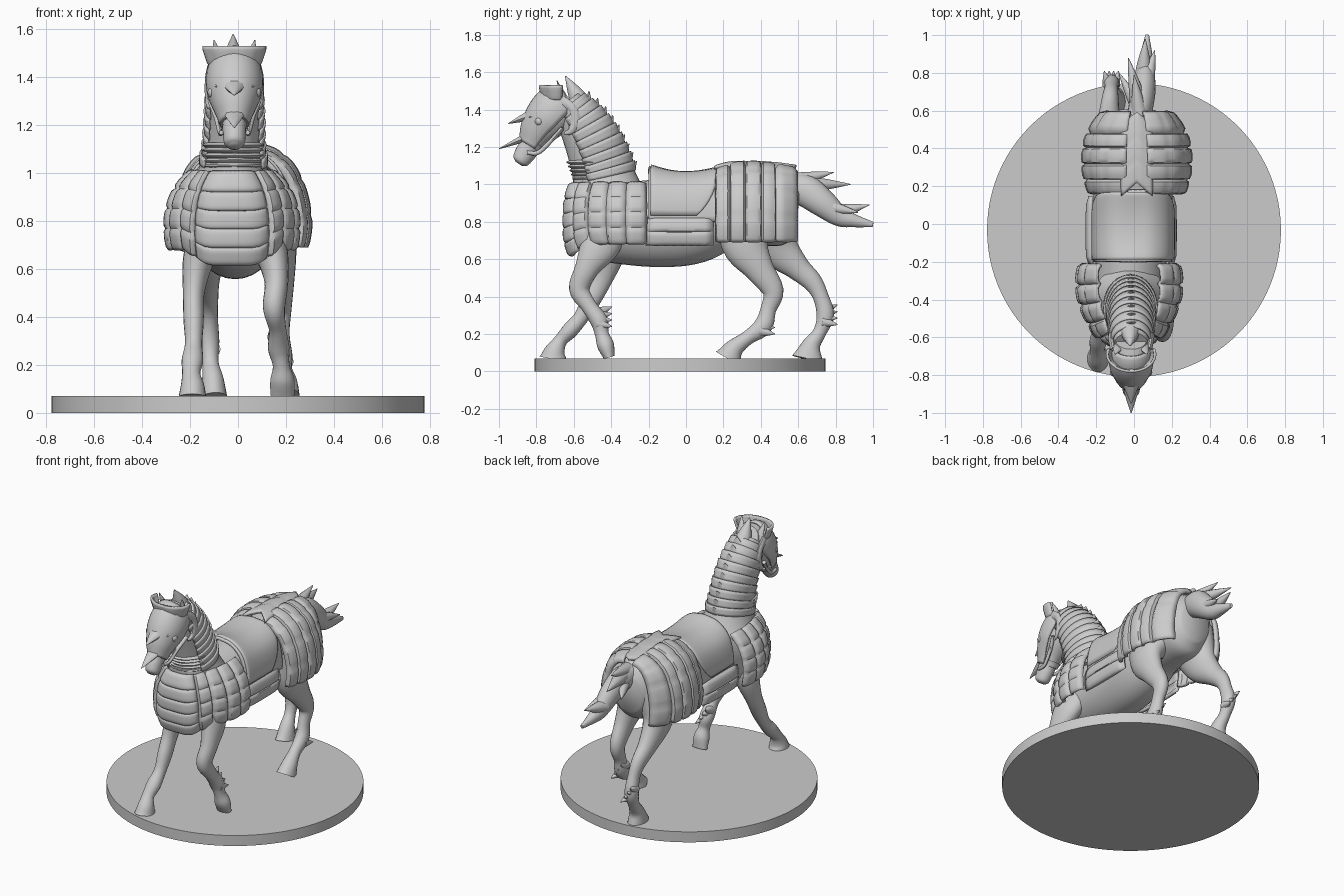
import bpy, bmesh
from math import sin, cos, pi, radians
from mathutils import Vector

def finish(name, bm, solid=0, angle=45):
    bmesh.ops.recalc_face_normals(bm, faces=bm.faces)
    me = bpy.data.meshes.new(name)
    bm.to_mesh(me); bm.free()
    me.shade_smooth()
    me.set_sharp_from_angle(angle=radians(angle))
    ob = bpy.data.objects.new(name, me)
    bpy.context.collection.objects.link(ob)
    if solid:
        m = ob.modifiers.new("thickness", 'SOLIDIFY')
        m.thickness, m.offset = solid, 0
    return ob

def interp(pts, t):
    """Catmull-Rom through equally spaced points, t in 0..1"""
    n = len(pts) - 1
    s = min(max(t, 0), 1) * n
    i = min(int(s), n - 1); f = s - i
    b, c = pts[i], pts[i + 1]
    a = pts[i - 1] if i > 0 else [2 * p - q for p, q in zip(b, c)]
    d = pts[i + 2] if i + 2 <= n else [2 * q - p for p, q in zip(b, c)]
    return [q + .5 * f * (r - p + f * (2*p - 5*q + 4*r - w + f * (3*(q - r) + w - p)))
            for p, q, r, w in zip(a, b, c, d)]

def loft(name, secs, t0=0, t1=1, grow=(1, 1), arc=None, sub=5, ring=20, solid=0):
    """Tube through (x, y, z, side radius, depth radius) sections"""
    bm = bmesh.new(); rows = []
    n = max(3, int((len(secs) - 1) * sub * (t1 - t0)))
    for k in range(n + 1):
        t = t0 + (t1 - t0) * k / n
        p = interp(secs, t)
        tan = (Vector(interp(secs, t + .02)[:3]) - Vector(interp(secs, t - .02)[:3])).normalized()
        X = Vector((1, 0, 0)); side = (X - X.dot(tan) * tan).normalized()
        nor = side.cross(tan)
        g = grow[0] + (grow[1] - grow[0]) * k / n
        a0, a1 = arc or (0, 360)
        cnt = ring + 1 if arc else ring
        rows.append([bm.verts.new(Vector(p[:3]) + side * cos(a) * max(p[3], .002) * g
                     + nor * sin(a) * max(p[4], .002) * g)
                     for a in (radians(a0 + (a1 - a0) * j / ring) for j in range(cnt))])
    for r, s in zip(rows, rows[1:]):
        for j in range(ring):
            q = (j + 1) % len(r)
            bm.faces.new((r[j], r[q], s[q], s[j]))
    if not arc:
        bm.faces.new(rows[0]); bm.faces.new(rows[-1])
    return finish(name, bm, solid)

def quilt(name, f, cols, rows, puff=.015, n=7, solid=.02, center=(0, 0, .8), seam=0):
    """Padded cells bulging out from f(u, v); seam 0..1 fills the grooves between rows"""
    bm = bmesh.new(); C = Vector(center); e = .004
    for u0, u1 in zip(cols, cols[1:]):
        for v0, v1 in zip(rows, rows[1:]):
            g = []
            for i in range(n):
                for j in range(n):
                    a, b = i / (n - 1), j / (n - 1)
                    u, v = u0 + (u1 - u0) * a, v0 + (v1 - v0) * b
                    p = Vector(f(u, v))
                    nn = (Vector(f(u + e, v)) - Vector(f(u - e, v))).cross(
                        Vector(f(u, v + e)) - Vector(f(u, v - e))).normalized()
                    if nn.dot(p - C) < 0: nn = -nn
                    h = max(0, 1 - (2*a - 1)**4) ** .5 * (seam + (1 - seam) * max(0, 1 - (2*b - 1)**4) ** .5)
                    g.append(bm.verts.new(p + nn * puff * h))
            for i in range(n - 1):
                for j in range(n - 1):
                    k = i * n + j
                    bm.faces.new((g[k], g[k + 1], g[k + n + 1], g[k + n]))
    bmesh.ops.remove_doubles(bm, verts=bm.verts, dist=.0002)
    return finish(name, bm, solid)

def spike(name, a, b, r, flat=1):
    m = [(p + q) / 2 for p, q in zip(a, b)]
    return loft(name, [(*a, r, r * flat), (*m, r * .6, r * flat * .6), (*b, .002, .002)], ring=10, sub=3)

# base disc
bm = bmesh.new()
bmesh.ops.create_cone(bm, cap_ends=True, segments=96, radius1=.778, radius2=.778, depth=.07)
bmesh.ops.translate(bm, verts=bm.verts, vec=(0, -.032, .035))
finish("base", bm)

# barrel of the body
loft("body", [(-.02, -.59, .82, .07, .09), (-.02, -.5, .8, .17, .19), (-.02, -.3, .79, .185, .222),
              (-.01, -.1, .795, .19, .237), (0, .05, .81, .19, .23), (.01, .22, .86, .18, .2),
              (.015, .4, .88, .2, .21), (.015, .53, .875, .175, .2), (.015, .6, .87, .1, .13)], ring=32)

# legs
loft("front_leg_left", [(-.11, -.4, .8, .08, .13), (-.165, -.41, .64, .065, .09), (-.185, -.45, .5, .045, .06),
     (-.185, -.51, .38, .042, .052), (-.185, -.56, .29, .036, .04), (-.19, -.62, .22, .045, .043),
     (-.195, -.67, .165, .038, .036), (-.19, -.7, .11, .05, .055), (-.19, -.71, .065, .058, .075)])
loft("front_leg_right", [(.06, -.42, .82, .08, .12), (.135, -.46, .68, .07, .11), (.16, -.53, .55, .05, .065),
     (.15, -.57, .44, .046, .055), (.165, -.52, .35, .036, .042), (.17, -.465, .27, .045, .047),
     (.18, -.45, .2, .035, .037), (.185, -.43, .14, .05, .045), (.185, -.41, .075, .05, .03)])
loft("hind_leg_right", [(.12, .33, .85, .12, .18), (.165, .32, .68, .08, .13), (.18, .39, .55, .055, .08),
     (.18, .465, .43, .043, .057), (.18, .44, .33, .035, .042), (.185, .41, .24, .042, .05),
     (.19, .33, .18, .036, .038), (.2, .26, .125, .048, .05), (.2, .225, .068, .058, .075)])
loft("hind_leg_left", [(-.1, .42, .85, .12, .17), (-.125, .48, .68, .08, .12), (-.13, .59, .56, .055, .07),
     (-.125, .675, .48, .043, .053), (-.12, .72, .4, .036, .042), (-.12, .745, .3, .042, .047),
     (-.115, .715, .21, .034, .036), (-.105, .67, .14, .045, .05), (-.1, .65, .065, .055, .085)])

# fetlock hair tufts
for x, y, z in ((.17, -.47, .28), (.185, .4, .24), (-.12, .735, .29)):
    for k in range(4):
        spike("fetlock_hair", (x + .012 * (k - 1.5), y, z + .035 - .02 * k),
              (x + .025 * (k - 1.5), y + .075, z + .065 - .035 * k), .03)

# neck with overlapping lames and throat rings
neck = [(-.02, -.4, .9, .2, .19), (-.02, -.43, 1.0, .15, .175), (-.018, -.455, 1.1, .122, .16),
        (-.015, -.5, 1.22, .115, .148), (-.015, -.565, 1.34, .108, .125), (-.015, -.64, 1.44, .09, .085)]
loft("neck", neck, ring=28)
for i in range(9):
    t = .28 + .075 * i
    loft("neck_lame", neck, t, t + .085, (1.02, 1.1), arc=(150, 390), ring=24, solid=.01)
    c = interp(neck, t)
    d = Vector((0, interp(neck, t + .05)[1] - c[1], interp(neck, t + .05)[2] - c[2])).normalized()
    back = Vector((0, d.z, -d.y)); p = Vector(c[:3]) + back * c[4]
    spike("mane_ridge", p - back * .05 - d * .03, p + back * .022 + d * .045, .07, .5)
for i in range(5):
    z = 1.03 + .022 * i
    ringpts = [(-.02, -.475 - .008 * i, z + h, .122 + r, .125 + r) for h, r in ((-.011, -.01), (0, .008), (.011, -.01))]
    loft("throat_ring", ringpts, ring=28)
spike("mane_tip", (-.02, -.56, 1.43), (-.02, -.645, 1.58), .06)

# head and face plate
head = [(-.015, -.62, 1.45, .08, .08), (-.015, -.68, 1.41, .1, .115), (-.015, -.74, 1.345, .1, .112),
        (-.015, -.79, 1.28, .078, .09), (-.015, -.83, 1.21, .052, .06), (-.015, -.86, 1.165, .048, .056),
        (-.015, -.885, 1.125, .042, .045), (-.015, -.895, 1.11, .02, .02)]
loft("head", head)
loft("face_plate", head, .06, .58, (1.1, 1.08), arc=(-205, 25), solid=.014)
loft("noseband", head, .53, .59, (1.16, 1.16))
spike("brow_spike", (-.015, -.79, 1.385), (-.015, -.95, 1.325), .06, .6)
spike("nose_spike", (-.015, -.81, 1.27), (-.015, -1.0, 1.19), .055, .5)
quilt("brow_band", lambda u, v: (-.015 + sin(u) * (.1 + .027 * v), -.69 - cos(u) * (.07 + .02 * v), 1.45 + .08 * v),
      [-1.9, -.9, 0, .9, 1.9], [0, 1], .004, solid=.014, center=(0, -.69, 1.48))
for s in (-1, 1):
    spike("ear", (-.015 + s * .065, -.65, 1.45), (-.015 + s * .085, -.69, 1.555), .032, .6)
    loft("cheek_scroll", [(-.015 + s * .095, -.67, 1.45, .015, .03), (-.015 + s * .105, -.61, 1.41, .016, .024),
         (-.015 + s * .108, -.59, 1.35, .016, .026), (-.015 + s * .106, -.61, 1.29, .014, .02),
         (-.015 + s * .1, -.65, 1.27, .006, .008)], ring=10)
    loft("cheek_strap", [(-.015 + s * .055, -.85, 1.17, .01, .01), (-.015 + s * .06, -.79, 1.17, .01, .012),
         (-.015 + s * .075, -.72, 1.235, .012, .012), (-.015 + s * .1, -.66, 1.3, .012, .012)], ring=8)
    spike("eye_guard", (-.015 + s * .088, -.75, 1.385), (-.015 + s * .075, -.84, 1.36), .022)
    bm = bmesh.new()
    bmesh.ops.create_uvsphere(bm, u_segments=16, v_segments=10, radius=.024)
    bmesh.ops.translate(bm, verts=bm.verts, vec=(-.015 + s * .088, -.785, 1.337))
    finish("eye", bm)

# quilted chest armour
plan = [(0, -.63), (.08, -.625), (.15, -.59), (.2, -.51), (.24, -.42), (.255, -.32), (.245, -.215)]
flare = [(.96, .93), (1, .99), (1, 1), (.95, 1), (.83, .98), (.6, .92)]
def chest(u, v):
    x, y = interp(plan, abs(u))
    sx, sy = interp(flare, v)
    zb = .625 + .06 * min(1, max(0, abs(u) - .2) * 4)
    return (-.025 + (x if u > 0 else -x) * sx, -.25 + (y + .25) * sy, zb + (1.0 - zb) * v)
quilt("chest_armour", chest, [-.33, .33], [0, .18, .38, .58, .78, 1], .02, n=13, center=(-.02, -.3, .8), seam=.3)
for s in (-1, 1):
    quilt("shoulder_armour", chest, [s * c for c in (.33, .48, .66, .83, 1)], [0, .27, .52, .76, 1], .022,
          center=(-.02, -.3, .8), seam=.6)

# quilted rump armour draped from a ridge plate
drape = [(.05, 1.095), (.13, 1.07), (.195, 1.015), (.24, .92), (.262, .8), (.25, .695)]
taper = [(.88, -.035), (.99, 0), (1, .005), (.9, -.01), (.62, -.03)]
for s in (-1, 1):
    def rump(u, v):
        x, z = interp(drape, v)
        k, dz = interp(taper, u)
        return (.015 + s * x * k, .165 + .425 * u, z + dz * (1 - v))
    quilt("rump_armour", rump, [0, .17, .36, .56, .73, 1], [0, .28, .52, .76, 1], .022, center=(.015, .38, .8), seam=.75)
    # side strips under the saddle
    quilt("saddle_strip", lambda u, v: (-.015 + s * (.205 + .012 * sin(pi * v)), -.215 + .36 * u, .68 + .135 * v),
          [0, 1], [0, .5, 1], .016, n=9)
quilt("ridge_plate", lambda u, v: (.015 + u * .08, .22 + .37 * v - .07 * abs(u), 1.115 - .02 * abs(u) - .05 * (v - .35)**2),
      [-1, 0, 1], [0, .33, .66, 1], .006, seam=.4)

# saddle cloth and raised saddle flap
cloth = [(0, 1.035), (.09, 1.03), (.16, .98), (.19, .9), (.2, .8)]
def saddle(u, v, grow=0):
    x, z = interp(cloth, abs(v))
    lift = (.055 * (1 - u)**4 + .04 * u**4) * max(0, 1 - abs(v))
    return (-.005 + (x + grow * abs(v)) * (1 if v > 0 else -1), -.2 + .38 * u, z + lift + grow)
quilt("saddle_cloth", saddle, [0, 1], [-1, 1], .004, n=29)
quilt("saddle", lambda u, v: saddle(.03 + u * (.94 - .3 * v**4), v * .95, .012), [0, 1], [-1, 1], .008, n=29)

# tail with split locks
loft("tail", [(.02, .55, .99, .06, .07), (.04, .64, .965, .065, .085), (.055, .73, .9, .06, .075),
     (.06, .82, .83, .045, .055), (.065, .9, .805, .032, .035), (.07, 1.0, .785, .01, .014)])
for a, b, r in (((.03, .58, 1.02), (0, .79, 1.065), .045), ((.03, .62, 1.0), (-.03, .88, 1.0), .05),
                ((.05, .8, .85), (.06, .98, .89), .045), ((.07, .76, .88), (.11, .92, .85), .04),
                ((.02, .62, .95), (-.08, .8, .93), .04)):
    spike("tail_lock", a, b, r)
